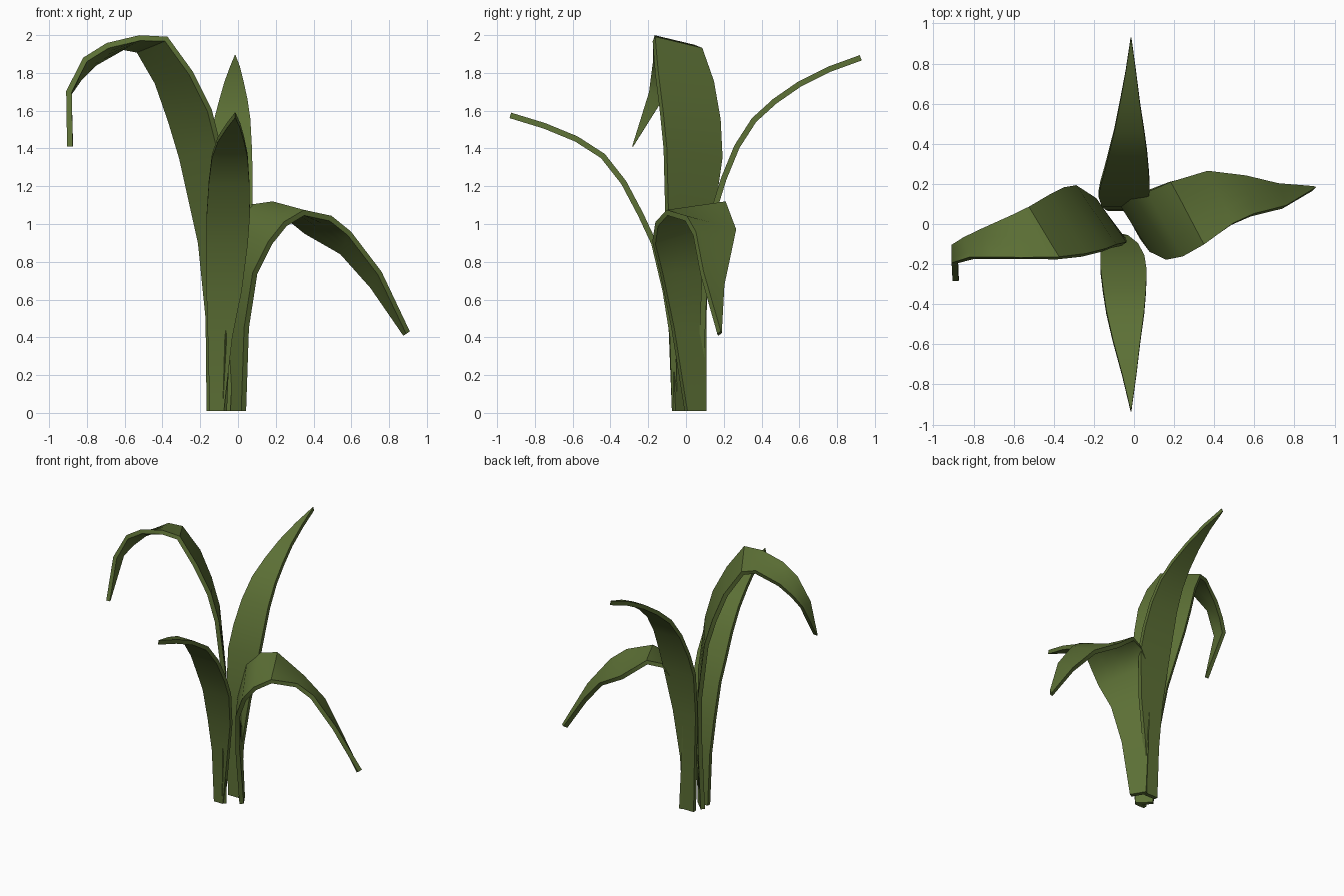
import bpy, bmesh, math
from mathutils import Vector

green = bpy.data.materials.new("leaf green")
green.diffuse_color = (0.108, 0.162, 0.036, 1)

COLS = 4  # strips across each blade


def leaf(name, edge_a, edge_b):
    """Blade lofted between two edge paths, then thickened."""
    bm = bmesh.new()
    rows = []
    for a, b in zip(edge_a, edge_b):
        a, b = Vector(a), Vector(b)
        rows.append([bm.verts.new(a.lerp(b, i / COLS)) for i in range(COLS + 1)])
    for r0, r1 in zip(rows, rows[1:]):
        for i in range(COLS):
            bm.faces.new((r0[i], r0[i + 1], r1[i + 1], r1[i]))
    bmesh.ops.recalc_face_normals(bm, faces=bm.faces)
    mesh = bpy.data.meshes.new(name)
    bm.to_mesh(mesh)
    bm.free()
    mesh.materials.append(green)
    ob = bpy.data.objects.new(name, mesh)
    bpy.context.collection.objects.link(ob)
    solid = ob.modifiers.new("thickness", 'SOLIDIFY')
    solid.thickness = 0.03
    solid.offset = 0
    bpy.ops.object.select_all(action='DESELECT')
    bpy.context.view_layer.objects.active = ob
    ob.select_set(True)
    bpy.ops.object.modifier_apply(modifier=solid.name)
    bpy.ops.object.shade_smooth_by_angle(angle=math.radians(40))


def straight_leaf(name, rows):
    """Rows of (y, z, left x, right x)."""
    leaf(name, [(l, y, z) for y, z, l, r in rows], [(r, y, z) for y, z, l, r in rows])


# Front leaf, leaning towards -y
straight_leaf("front_leaf", [
    (-.06, .01, -.15, -.075), (-.07, .4, -.16, -.03), (-.11, .65, -.167, .02),
    (-.17, .9, -.168, .052), (-.24, 1.05, -.166, .063), (-.33, 1.22, -.155, .06),
    (-.44, 1.36, -.138, .051), (-.58, 1.45, -.106, .032), (-.75, 1.52, -.06, .012),
    (-.93, 1.575, -.017, -.013)])

# Back leaf, taller, leaning towards +y
straight_leaf("back_leaf", [
    (.08, .01, -.13, -.04), (.085, .4, -.14, -.02), (.1, .75, -.16, .03),
    (.15, 1.08, -.177, .075), (.2, 1.24, -.168, .078), (.27, 1.41, -.148, .073),
    (.36, 1.55, -.125, .065), (.47, 1.65, -.098, .05), (.6, 1.74, -.072, .03),
    (.76, 1.82, -.042, .01), (.925, 1.88, -.017, -.013)])

# Left leaf, tallest, arching over towards -x
leaf("left_leaf",
     [(-.07, -.065, .01), (-.05, -.085, .5), (-.05, -.1, 1.0), (-.1, -.11, 1.4),
      (-.15, -.13, 1.6), (-.25, -.155, 1.8), (-.38, -.17, 1.98), (-.52, -.17, 1.985),
      (-.69, -.17, 1.945), (-.81, -.17, 1.87), (-.895, -.195, 1.7), (-.89, -.285, 1.41)],
     [(-.155, .02, .01), (-.16, .06, .5), (-.2, .12, .9), (-.3, .185, 1.35),
      (-.36, .175, 1.55), (-.43, .14, 1.75), (-.53, .08, 1.92), (-.61, .04, 1.935),
      (-.76, -.03, 1.85), (-.84, -.07, 1.77), (-.895, -.105, 1.69), (-.888, -.28, 1.41)])

# Right leaf, shorter, drooping towards +x
leaf("right_leaf",
     [(.03, .0, .01), (.045, -.07, .45), (.09, -.13, .74), (.17, -.17, .9),
      (.25, -.155, 1.0), (.35, -.1, 1.06), (.49, .0, 1.03), (.59, .045, .95),
      (.75, .085, .74), (.9, .175, .425)],
     [(-.03, .1, .01), (-.05, .1, .4), (-.06, .105, .75), (-.01, .14, 1.0),
      (.07, .165, 1.09), (.18, .21, 1.105), (.36, .26, .96), (.55, .235, .85),
      (.71, .195, .67), (.885, .18, .415)])
